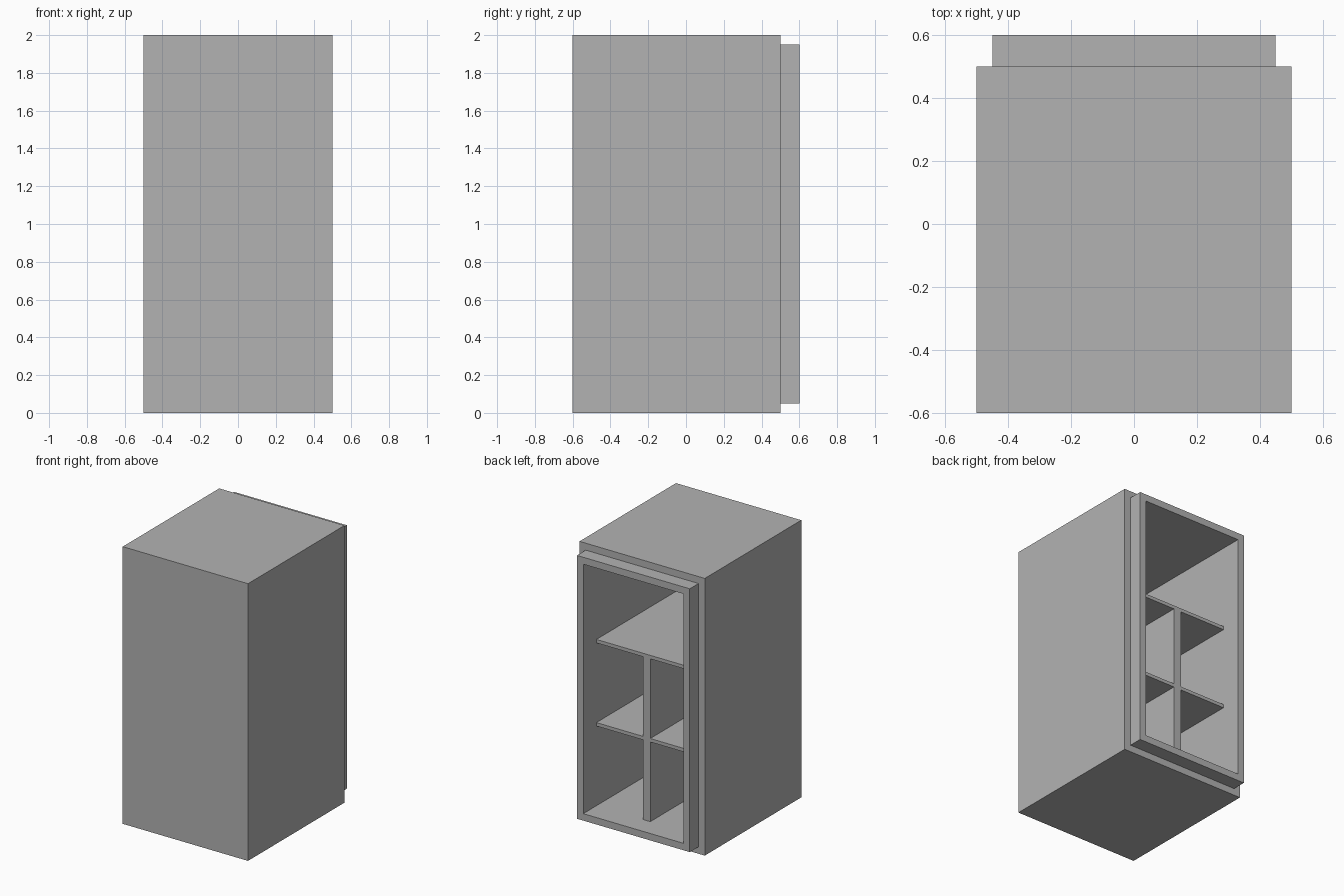
import bpy
import bmesh

cube = bpy.data.objects.get("Cube")
if cube:
    bpy.data.objects.remove(cube, do_unlink=True)

grey = bpy.data.materials.new("plain grey")
grey.use_nodes = True
colour = (0.448, 0.448, 0.448, 1)
grey.diffuse_color = colour
grey.node_tree.nodes["Principled BSDF"].inputs["Base Color"].default_value = colour

HEIGHT = 2.0
HALF_WIDTH = 0.5
FRONT, BACK, RIM = -0.6, 0.5, 0.6
INNER = 0.4          # half width of the compartment
FLOOR = 0.1
CEILING = HEIGHT - FLOOR
INNER_WALL = -0.46   # end of the compartment
SHELF_EDGE = 0.45


def add_object(name, bm):
    bmesh.ops.recalc_face_normals(bm, faces=bm.faces[:])
    mesh = bpy.data.meshes.new(name)
    bm.to_mesh(mesh)
    bm.free()
    mesh.materials.append(grey)
    obj = bpy.data.objects.new(name, mesh)
    bpy.context.collection.objects.link(obj)
    return obj


def add_box(name, low, high):
    bm = bmesh.new()
    bmesh.ops.create_cube(bm, size=1)
    for v in bm.verts:
        v.co = [(a + b) / 2 + c * (b - a) for a, b, c in zip(low, high, v.co)]
    return add_object(name, bm)


# Cabinet shell: rectangles lofted along y, over the stepped rim and back inside
bm = bmesh.new()
rings = []
for margin, y in ((0, FRONT), (0, BACK), (0.05, BACK), (0.05, RIM),
                  (0.1, RIM), (0.1, INNER_WALL)):
    w = HALF_WIDTH - margin
    corners = ((-w, margin), (w, margin), (w, HEIGHT - margin), (-w, HEIGHT - margin))
    rings.append([bm.verts.new((x, y, z)) for x, z in corners])
for a, b in zip(rings, rings[1:]):
    for i in range(4):
        j = (i + 1) % 4
        bm.faces.new((a[i], a[j], b[j], b[i]))
bm.faces.new(rings[0])
bm.faces.new(rings[-1])
add_object("cabinet_shell", bm)

# Two full-width shelves
for name, top in (("lower_shelf", 0.7), ("upper_shelf", 1.3)):
    add_box(name, (-INNER, INNER_WALL, top - 0.025), (INNER, SHELF_EDGE, top))

# Upright divider, in one piece below each shelf
for name, low, high in (("lower_divider", FLOOR, 0.675), ("upper_divider", 0.7, 1.275)):
    add_box(name, (-0.03, INNER_WALL, low), (0.03, SHELF_EDGE, high))
